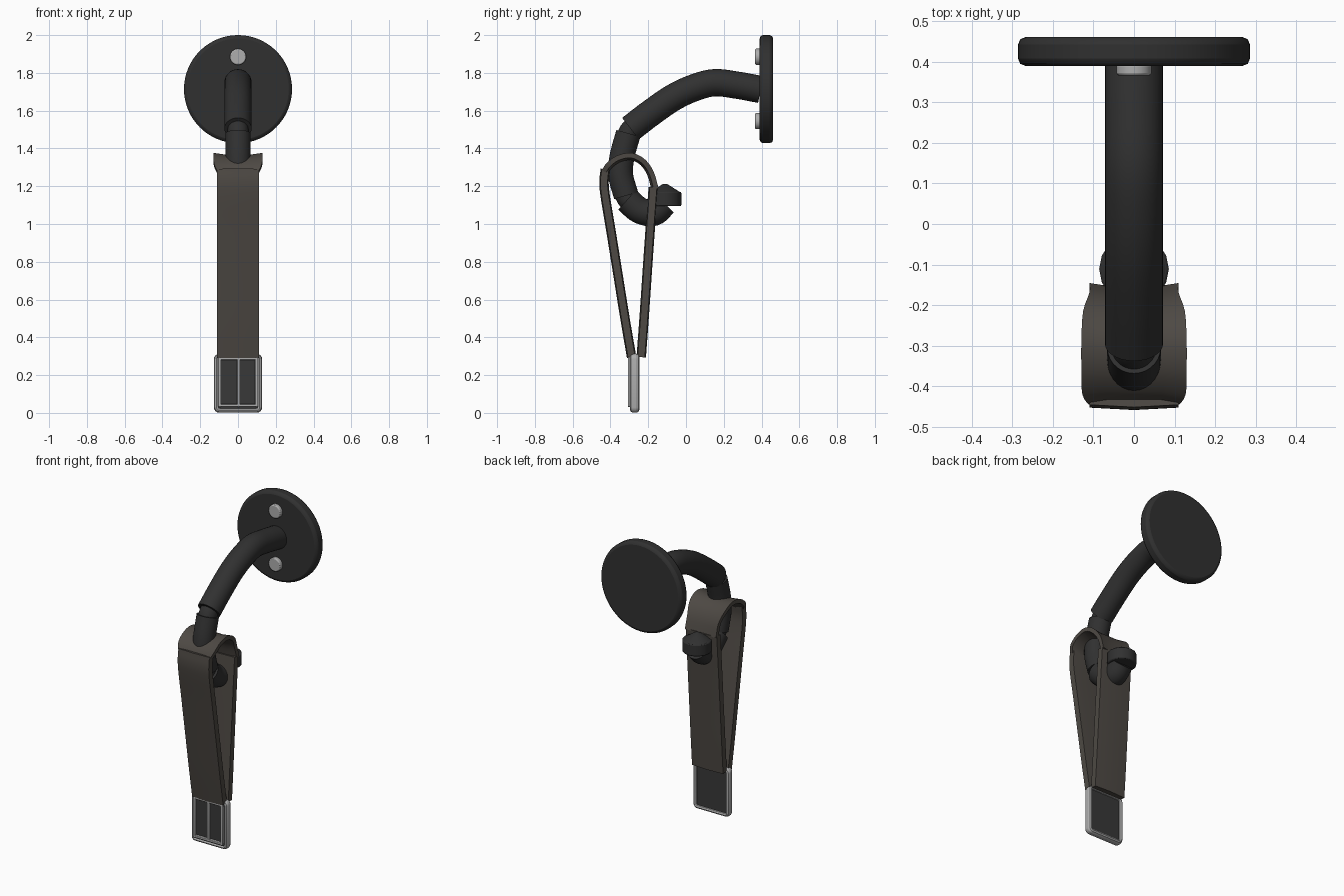
import bpy, math
from mathutils import Vector

if "Cube" in bpy.data.objects:
    bpy.data.objects.remove(bpy.data.objects["Cube"])


def mat(name, r, g, b):
    m = bpy.data.materials.new(name)
    m.diffuse_color = (r, g, b, 1)
    m.use_nodes = True
    m.node_tree.nodes["Principled BSDF"].inputs["Base Color"].default_value = m.diffuse_color
    return m


BLACK = mat("black_metal", 0.03, 0.03, 0.03)
LEATHER = mat("strap_leather", 0.075, 0.066, 0.057)
STEEL = mat("steel", 0.42, 0.42, 0.42)
PANEL = mat("dark_panel", 0.04, 0.04, 0.04)


def finish(ob, name, m, bevel=0, seg=2, angle=35):
    ob.name = name
    ob.data.materials.append(m)
    bpy.ops.object.select_all(action='DESELECT')
    ob.select_set(True)
    bpy.context.view_layer.objects.active = ob
    if bevel:
        b = ob.modifiers.new("bevel", 'BEVEL')
        b.width, b.segments = bevel, seg
    if ob.type == 'MESH':
        bpy.ops.object.shade_smooth_by_angle(angle=math.radians(angle))
    return ob


def spline(pts, steps):
    # Catmull-Rom through points of any dimension
    p = [Vector(q) for q in pts]
    p = [2 * p[0] - p[1]] + p + [2 * p[-1] - p[-2]]
    out = []
    for i in range(1, len(p) - 2):
        a, b, c, d = p[i - 1:i + 3]
        for k in range(steps):
            t = k / steps
            out.append(0.5 * (2 * b + (c - a) * t + (2 * a - 5 * b + 4 * c - d) * t * t
                              + (3 * b - a - 3 * c + d) * t ** 3))
    return out + [p[-2]]


def sweep(name, pts, profile, m, steps=6, angle=35):
    # pts: (y, z, width scale); profile: (across x, along path normal)
    path = spline(pts, steps)
    n, verts, faces = len(profile), [], []
    for i, q in enumerate(path):
        t = path[min(i + 1, len(path) - 1)] - path[max(i - 1, 0)]
        t = Vector((t[0], t[1])).normalized()
        verts += [(a * q[2], q[0] - t[1] * b, q[1] + t[0] * b) for a, b in profile]
    for i in range(len(path) - 1):
        for j in range(n):
            k = (j + 1) % n
            faces.append((i * n + j, i * n + k, i * n + n + k, i * n + n + j))
    faces += [tuple(reversed(range(n))), tuple(range(len(verts) - n, len(verts)))]
    me = bpy.data.meshes.new(name)
    me.from_pydata(verts, [], faces)
    ob = bpy.data.objects.new(name, me)
    bpy.context.collection.objects.link(ob)
    bpy.ops.object.select_all(action='DESELECT')
    ob.select_set(True)
    bpy.context.view_layer.objects.active = ob
    bpy.ops.object.mode_set(mode='EDIT')
    bpy.ops.mesh.select_all(action='SELECT')
    bpy.ops.mesh.normals_make_consistent(inside=False)
    bpy.ops.object.mode_set(mode='OBJECT')
    return finish(ob, name, m, angle=angle)


def circle(r, n=28):
    return [(r * math.cos(2 * math.pi * i / n), r * math.sin(2 * math.pi * i / n)) for i in range(n)]


def disc(name, r, y0, y1, z, m, bevel, verts=64):
    bpy.ops.mesh.primitive_cylinder_add(vertices=verts, radius=r, depth=y1 - y0,
                                        location=(0, (y0 + y1) / 2, z), rotation=(math.pi / 2, 0, 0))
    return finish(bpy.context.object, name, m, bevel)


def box(name, x, z, y0, y1, sx, sz, m, bevel=0):
    bpy.ops.mesh.primitive_cube_add(size=1, location=(x, (y0 + y1) / 2, z))
    ob = bpy.context.object
    ob.scale = (sx, y1 - y0, sz)
    bpy.ops.object.transform_apply(location=False, rotation=False, scale=True)
    return finish(ob, name, m, bevel)


# Wall plate and its two screws
disc("wall_plate", 0.286, 0.39, 0.461, 1.714, BLACK, 0.018)
for tag, z in (("upper", 1.885), ("lower", 1.545)):
    disc(tag + "_screw", 0.043, 0.366, 0.395, z, STEEL, 0.006, 32)

# Hook: three swept lengths joined by a thinner core
sweep("hook_arm", [(0.395, 1.712, 1), (0.27, 1.735, 1), (0.15, 1.748, 1), (0.04, 1.72, 1),
                   (-0.07, 1.668, 1), (-0.19, 1.585, 1), (-0.294, 1.505, 1)], circle(0.072), BLACK)
sweep("hook_bend", [(-0.305, 1.48, 1), (-0.338, 1.36, 1), (-0.346, 1.26, 1), (-0.317, 1.15, 1)],
      circle(0.066), BLACK)
sweep("hook_end", [(-0.312, 1.128, 1), (-0.245, 1.072, 1), (-0.17, 1.06, 1), (-0.115, 1.11, 1)],
      circle(0.07), BLACK)
sweep("hook_core", [(-0.26, 1.53, 1), (-0.305, 1.48, 1), (-0.338, 1.36, 1), (-0.346, 1.26, 1),
                    (-0.315, 1.14, 1), (-0.23, 1.07, 1)], circle(0.055), BLACK)

# Knob on the tip with a low conical cap
bpy.ops.mesh.primitive_cylinder_add(vertices=16, radius=0.086, depth=0.075, location=(0, -0.111, 1.132))
finish(bpy.context.object, "tip_knob", BLACK, 0.006)
bpy.ops.mesh.primitive_cone_add(vertices=16, radius1=0.083, radius2=0.012, depth=0.045,
                                location=(0, -0.111, 1.189))
finish(bpy.context.object, "tip_cap", BLACK)

# Strap: two legs and a wider saddle over the hook, thicker along the middle
band = [(-0.11, -0.019), (0, -0.025), (0.11, -0.019), (0.11, 0.019), (0, 0.025), (-0.11, 0.019)]
sweep("front_strap", [(-0.288, 0.295, 1), (-0.323, 0.5, 1), (-0.363, 0.75, 1), (-0.4, 0.98, 1),
                      (-0.428, 1.15, 1), (-0.434, 1.225, 1), (-0.427, 1.29, 1)], band, LEATHER)
sweep("back_strap", [(-0.237, 0.295, 1), (-0.222, 0.5, 1), (-0.205, 0.75, 1), (-0.189, 0.98, 1),
                     (-0.173, 1.195, 1)], band, LEATHER)
saddle = [(-0.11, -0.02), (-0.06, -0.012), (0.06, -0.012), (0.11, -0.02),
          (0.11, 0.006), (0.06, 0.018), (-0.06, 0.018), (-0.11, 0.006)]
sweep("strap_saddle", [(-0.165, 1.185, 1), (-0.188, 1.265, 1), (-0.228, 1.325, 1.14), (-0.288, 1.356, 1.18),
                       (-0.355, 1.345, 1.18), (-0.405, 1.31, 1.16), (-0.428, 1.275, 1.02)],
      saddle, LEATHER, 3)

# Rounded metal frame of the end tab
cu = bpy.data.curves.new("tab_frame", 'CURVE')
cu.dimensions = '3D'
cu.bevel_depth, cu.bevel_resolution = 0.014, 3
corners = []
for q, (sx, sz) in enumerate(((1, 1), (-1, 1), (-1, -1), (1, -1))):
    for k in range(5):
        a = math.pi / 2 * (q + k / 4)
        corners.append((sx * 0.099 + 0.016 * math.cos(a), 0, sz * 0.127 + 0.016 * math.sin(a)))
sp = cu.splines.new('POLY')
sp.points.add(len(corners) - 1)
for p, c in zip(sp.points, corners):
    p.co = (*c, 1)
sp.use_cyclic_u = True
frame = bpy.data.objects.new("tab_frame", cu)
bpy.context.collection.objects.link(frame)
frame.location = (0, -0.272, 0.157)
frame.scale = (1, 1.75, 1)
bpy.ops.object.select_all(action='DESELECT')
frame.select_set(True)
bpy.context.view_layer.objects.active = frame
bpy.ops.object.convert(target='MESH')
finish(bpy.context.object, "tab_frame", STEEL)

# Dark panel with front trim dividing it into two windows
box("tab_panel", 0, 0.157, -0.292, -0.258, 0.222, 0.276, PANEL)
for tag, x in (("left", -0.097), ("middle", 0.003), ("right", 0.099)):
    box(tag + "_trim", x, 0.163, -0.308, -0.28, 0.016, 0.262, STEEL, 0.003)
for tag, z in (("lower", 0.04), ("upper", 0.287)):
    box(tag + "_trim", 0, z, -0.308, -0.28, 0.21, 0.014, STEEL, 0.003)
